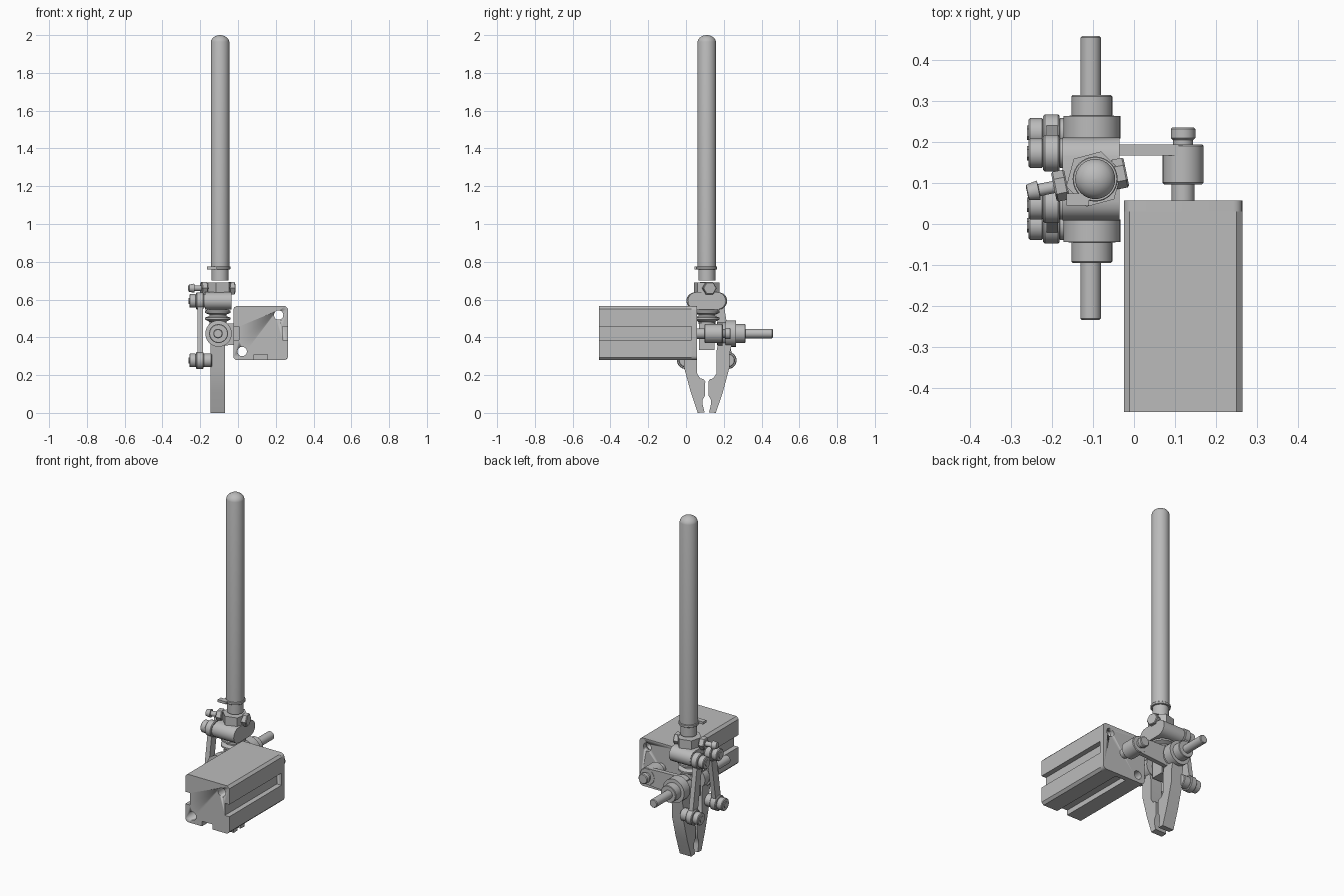
import bpy, bmesh, math
from mathutils import Vector

if "Cube" in bpy.data.objects:
    bpy.data.objects.remove(bpy.data.objects["Cube"], do_unlink=True)

GREY = (0.5, 0.5, 0.5, 1)
steel = bpy.data.materials.new("steel grey")
steel.use_nodes = True
steel.diffuse_color = GREY
steel.node_tree.nodes["Principled BSDF"].inputs["Base Color"].default_value = GREY


def finish(name, bm, smooth=True):
    bmesh.ops.recalc_face_normals(bm, faces=bm.faces)
    mesh = bpy.data.meshes.new(name)
    bm.to_mesh(mesh)
    bm.free()
    mesh.materials.append(steel)
    ob = bpy.data.objects.new(name, mesh)
    bpy.context.collection.objects.link(ob)
    bpy.ops.object.select_all(action="DESELECT")
    ob.select_set(True)
    bpy.context.view_layer.objects.active = ob
    if smooth:
        bpy.ops.object.shade_smooth_by_angle(angle=math.radians(35))
    return ob


def turned(name, start, direction, profile, sides=32):
    """Lathe a list of (distance, radius) steps along a direction."""
    bm = bmesh.new()
    rot = Vector(direction).to_track_quat("Z", "Y")
    rings = []
    for dist, rad in profile:
        rings.append([bm.verts.new(Vector(start) + rot @ Vector((
            rad * math.cos(math.tau * i / sides),
            rad * math.sin(math.tau * i / sides), dist))) for i in range(sides)])
    for a, b in zip(rings, rings[1:]):
        for i in range(sides):
            j = (i + 1) % sides
            bm.faces.new((a[i], a[j], b[j], b[i]))
    bm.faces.new(rings[0])
    bm.faces.new(rings[-1])
    return finish(name, bm)


def rod(name, start, direction, length, rad, sides=32, edge=0.004):
    return turned(name, start, direction, [(0, rad - edge), (edge, rad),
                  (length - edge, rad), (length, rad - edge)], sides)


def prism(name, pts, axis, lo, hi):
    """Extrude a (u, v) outline along x, y or z."""
    place = {"x": lambda u, v, w: (w, u, v), "y": lambda u, v, w: (u, w, v),
             "z": lambda u, v, w: (u, v, w)}[axis]
    bm = bmesh.new()
    face = bm.faces.new([bm.verts.new(place(u, v, lo)) for u, v in pts])
    ext = bmesh.ops.extrude_face_region(bm, geom=[face])
    move = Vector(place(0, 0, hi - lo))
    bmesh.ops.translate(bm, vec=move, verts=[
        g for g in ext["geom"] if isinstance(g, bmesh.types.BMVert)])
    return finish(name, bm)


def arc(cx, cy, r, a0, a1, n=8):
    return [(cx + r * math.cos(math.radians(a0 + (a1 - a0) * i / n)),
             cy + r * math.sin(math.radians(a0 + (a1 - a0) * i / n)))
            for i in range(n + 1)]


def bore(ob, spots, axis_start, axis, length, r):
    """Cut round through holes."""
    for dx, dz in spots:
        cutter = rod("hole_cutter", (dx, axis_start, dz), axis, length, r, 24, 0)
        cutter.hide_render = True
        mod = ob.modifiers.new("hole", "BOOLEAN")
        mod.operation = "DIFFERENCE"
        mod.solver = "EXACT"
        mod.object = cutter
        bpy.context.view_layer.objects.active = ob
        bpy.ops.object.modifier_apply(modifier=mod.name)
        bpy.data.objects.remove(cutter, do_unlink=True)


X, Y, Z = (1, 0, 0), (0, 1, 0), (0, 0, 1)
MID = 0.11          # plane between the two jaws
AXLE_Z = 0.42

# Tall handle tube with domed tip
dome = [(1.262 + 0.038 * math.sin(a), 0.049 * math.cos(a))
        for a in [math.radians(d) for d in (20, 40, 60, 75, 88)]]
turned("handle_tube", (-0.095, MID, 0.7), Z,
       [(0, 0.045), (0.06, 0.045), (0.065, 0.049), (1.265, 0.049)] + dome)
rod("clip_ring", (-0.095, MID, 0.76), Z, 0.015, 0.055, edge=0.002)
prism("clip_tab", [(-0.165, 0.045), (-0.11, 0.045), (-0.11, 0.075), (-0.165, 0.075)],
      "z", 0.76, 0.775)

# Hexagonal collar with side screw and hose fitting
hexagon = arc(-0.098, MID, 0.07, 15, 315, 5)
prism("hex_collar", hexagon, "z", 0.635, 0.69)
side = Vector((0.98, 0.2, 0)).normalized()
hub = Vector((-0.1, MID, 0.66))
rod("collar_screw", hub + side * 0.05, side, 0.033, 0.037, 6)
rod("fitting_nut", hub - side * 0.065, -side, 0.033, 0.037, 6)
turned("hose_fitting", hub - side * 0.095, -side,
       [(0, 0.015), (0.04, 0.015), (0.041, 0.024), (0.068, 0.019), (0.07, 0.014)])

# Crosshead carrying both link pivots
prism("crosshead", arc(0.165, 0.593, 0.046, -90, 90) + arc(0.055, 0.593, 0.046, 90, 270),
      "x", -0.175, -0.035)
turned("ribbed_bushing", (-0.107, MID, 0.47), Z,
       [(0, 0.045), (0.012, 0.045), (0.016, 0.05), (0.024, 0.068), (0.034, 0.068),
        (0.043, 0.045), (0.05, 0.045), (0.06, 0.068), (0.07, 0.068), (0.08, 0.05)])
slider = prism("slider_block", [(-0.145, 0.333), (-0.07, 0.333), (-0.07, 0.475),
                                (-0.145, 0.475)], "y", 0.07, 0.15)
bore(slider, [(-0.107, 0.36)], 0, Y, 0.25, 0.014)

# Cross axle through both jaws
rod("cross_axle", (-0.106, -0.235, AXLE_Z), Y, 0.695, 0.025)

jaw_outline = [(0.012, 0.003), (0.022, 0.045), (0.022, 0.07), (0.01, 0.09),
               (0.008, 0.165), (0.016, 0.178), (0.035, 0.183), (0.052, 0.21),
               (0.052, 0.33), (0.06, 0.37), (0.06, 0.47), (0.13, 0.47),
               (0.13, 0.35), (0.12, 0.31), (0.12, 0.24), (0.085, 0.11), (0.048, 0)]

for label, s in (("front", -1), ("back", 1)):
    # Gripping jaw and its turned boss
    prism(label + "_jaw", [(MID + s * d, z) for d, z in jaw_outline],
          "x", -0.145, -0.07)
    turned(label + "_jaw_boss", (-0.103, MID + s * 0.055, AXLE_Z), (0, s, 0),
           [(0, 0.06), (0.043, 0.06), (0.044, 0.07), (0.099, 0.07),
            (0.1, 0.05), (0.147, 0.05), (0.15, 0.047)])
    # Dog-bone link with bolts
    top = Vector((0, MID + s * 0.063, 0.593))
    low = Vector((0, MID + s * 0.113, 0.278))
    along = (low - top).normalized()
    across = Vector((0, along.z, -along.y)) * 0.024
    bar = [top + across, low + across, low - across, top - across]
    prism(label + "_link_bar", [(p.y, p.z) for p in bar], "x", -0.214, -0.186)
    for place, p, inner in (("upper", top, -0.17), ("lower", low, -0.14)):
        at = Vector((0, p.y, p.z))
        name = label + "_" + place
        rod(name + "_link_eye", at + Vector((-0.222, 0, 0)), X, 0.04, 0.045)
        rod(name + "_pin", at + Vector((-0.185, 0, 0)), X, inner + 0.187, 0.036)
        rod(name + "_bolt_head", at + Vector((-0.258, 0, 0)), X, 0.037, 0.036)
        rod(name + "_bolt_tip", at + Vector((-0.262, 0, 0)), X, 0.01, 0.018, 6, 0)

# Cylinder body: slotted extrusion plus end cap
L, R, B, T, c = -0.025, 0.265, 0.28, 0.565, 0.014
slot_lo, slot_hi, d = 0.385, 0.457, 0.03
body = [(L + c, B), (0.085, B), (0.085, B + d), (0.155, B + d), (0.155, B), (R - c, B),
        (R, B + c), (R, slot_lo), (R - d, slot_lo), (R - d, slot_hi), (R, slot_hi),
        (R, T - c), (R - c, T), (L + c, T), (L, T - c), (L, slot_hi),
        (L + d, slot_hi), (L + d, slot_lo), (L, slot_lo), (L, B + c)]
r = 0.022
cap = (arc(R - r, T - r, r, 0, 90, 5) + arc(L + r, T - r, r, 90, 180, 5)
       + arc(L + r, B + r, r, 180, 270, 5) + arc(R - r, B + r, r, 270, 360, 5))
holes = [(0.215, 0.518), (0.022, 0.325)]
bore(prism("cylinder_body", body, "y", -0.46, 0.03), holes, -0.6, Y, 0.8, 0.025)
bore(prism("cylinder_end_cap", cap, "y", 0.03, 0.058), holes, -0.1, Y, 0.3, 0.025)

# Piston rod, coupling and its arm to the back jaw
rod("piston_rod", (0.12, 0.05, AXLE_Z), Y, 0.08, 0.028)
rod("coupling", (0.12, 0.097, AXLE_Z), Y, 0.098, 0.05)
rod("coupling_neck", (0.12, 0.19, AXLE_Z), Y, 0.02, 0.024)
rod("coupling_bolt", (0.12, 0.206, AXLE_Z), Y, 0.03, 0.03)
prism("coupling_arm", [(-0.09, 0.355), (0.12, 0.372), (0.12, 0.468), (-0.09, 0.475)],
      "y", 0.168, 0.194)
